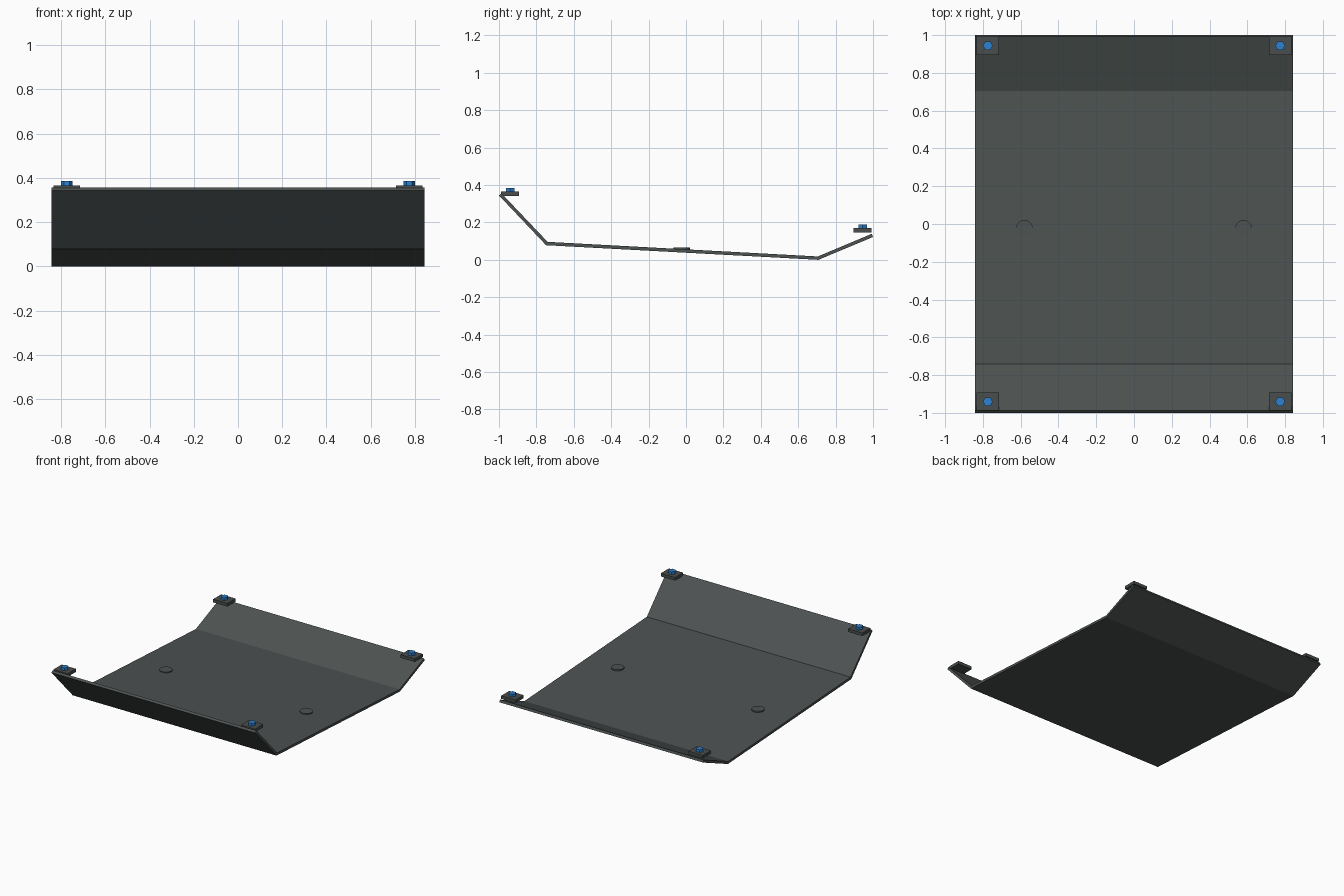
import bpy
import bmesh
from math import pi
from mathutils import Matrix, Vector

cube = bpy.data.objects.get("Cube")
if cube:
    bpy.data.objects.remove(cube, do_unlink=True)


def material(name, colour):
    mat = bpy.data.materials.new(name)
    mat.use_nodes = True
    mat.diffuse_color = colour
    mat.node_tree.nodes["Principled BSDF"].inputs["Base Color"].default_value = colour
    return mat


grey = material("dark grey", (0.075, 0.085, 0.084, 1))
tab_grey = material("tab grey", (0.068, 0.075, 0.074, 1))
blue = material("bolt blue", (0.025, 0.22, 0.64, 1))


def add_object(name, bm, mat):
    bmesh.ops.recalc_face_normals(bm, faces=bm.faces)
    mesh = bpy.data.meshes.new(name)
    bm.to_mesh(mesh)
    bm.free()
    mesh.materials.append(mat)
    obj = bpy.data.objects.new(name, mesh)
    bpy.context.collection.objects.link(obj)
    return obj


def box(name, centre, size, mat):
    bm = bmesh.new()
    bmesh.ops.create_cube(bm, size=1, matrix=Matrix.Translation(centre) @ Matrix.Diagonal((*size, 1)))
    return add_object(name, bm, mat)


def prism(name, centre, radius, height, sides, mat, turn=0):
    bm = bmesh.new()
    bmesh.ops.create_cone(bm, cap_ends=True, segments=sides, radius1=radius, radius2=radius,
                          depth=height, matrix=Matrix.Translation(centre) @ Matrix.Rotation(turn, 4, "Z"))
    return add_object(name, bm, mat)


# Bent plate: side profile pushed across the full width
HALF_WIDTH = 0.842
outer = [(-1, 0.344), (-0.748, 0.078), (0.708, 0), (1, 0.122)]
inner = [(0.993, 0.139), (0.705, 0.018), (-0.74, 0.096), (-0.987, 0.356)]
bm = bmesh.new()
side = bm.faces.new([bm.verts.new((-HALF_WIDTH, y, z)) for y, z in outer + inner])
push = bmesh.ops.extrude_face_region(bm, geom=[side], use_keep_orig=True)
moved = [v for v in push["geom"] if isinstance(v, bmesh.types.BMVert)]
bmesh.ops.translate(bm, verts=moved, vec=Vector((2 * HALF_WIDTH, 0, 0)))
add_object("bent_plate", bm, grey)

# Corner tabs with hex bolts, and two round pads on the floor
for label, s in (("left", 1), ("right", -1)):
    for end, y, z in (("front", -0.94, 0.342), ("back", 0.944, 0.147)):
        box(f"{end}_{label}_tab", (s * 0.774, y, z + 0.0115), (0.118, 0.096, 0.023), tab_grey)
        prism(f"{end}_{label}_bolt", (s * 0.774, y, z + 0.0325), 0.026, 0.021, 6, blue, pi / 2)
    pad = prism(f"{label}_floor_pad", (s * 0.58, -0.023, 0.056), 0.044, 0.018, 32, grey)
    for face in pad.data.polygons:
        face.use_smooth = len(face.vertices) == 4
    for edge in pad.data.edges:
        a, b = (pad.data.vertices[i].co.z for i in edge.vertices)
        edge.use_edge_sharp = abs(a - b) < 0.001
